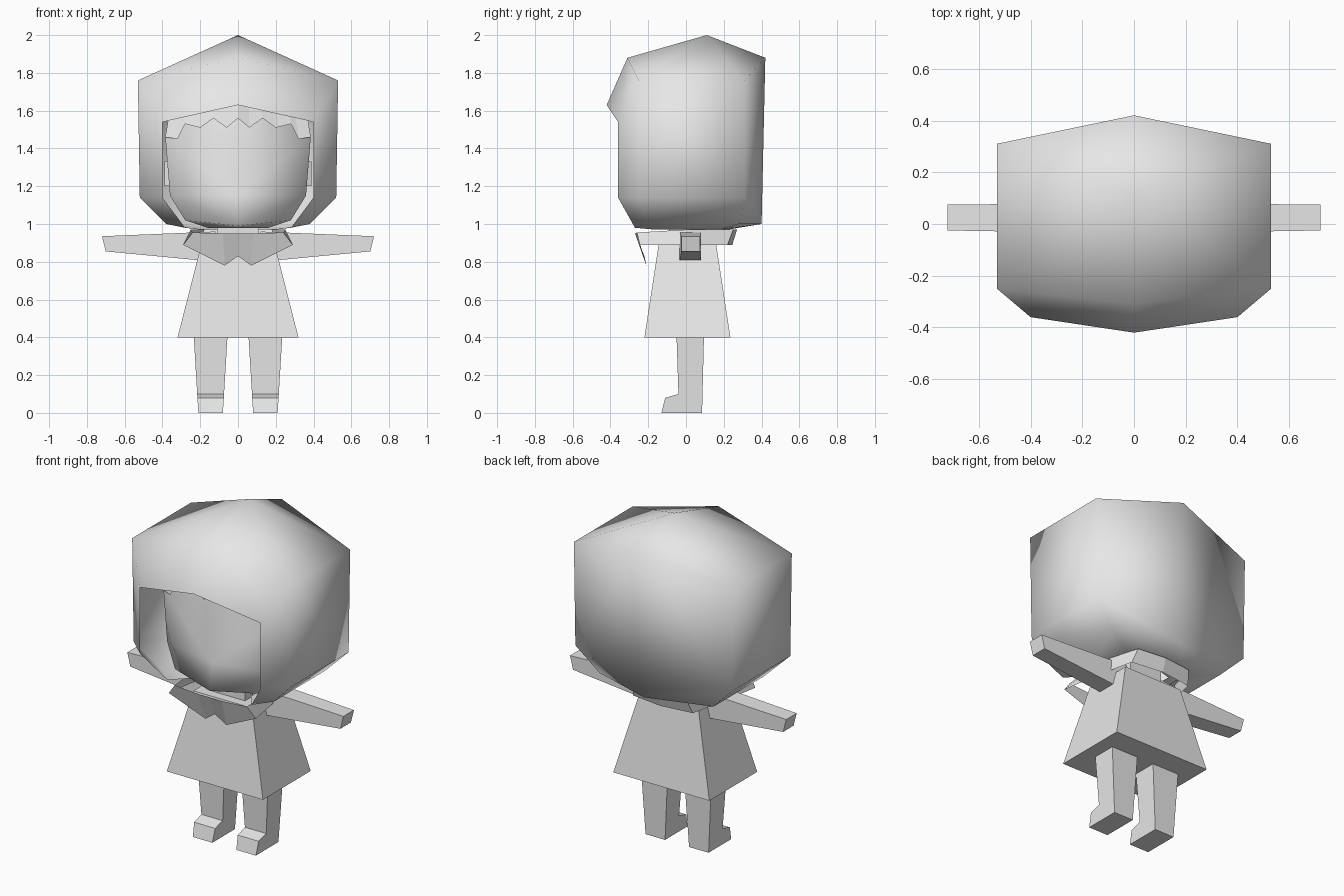
import bpy
import bmesh

if "Cube" in bpy.data.objects:
    bpy.data.objects.remove(bpy.data.objects["Cube"])

grey = bpy.data.materials.new("light_grey")
grey.use_nodes = True
grey.diffuse_color = (0.8, 0.8, 0.8, 1)
grey.node_tree.nodes["Principled BSDF"].inputs["Base Color"].default_value = (0.8, 0.8, 0.8, 1)


def build(name, verts, faces, side=1, both=False, smooth=False):
    """Make an object; side=-1 flips it in x, both=True joins it to its mirror image."""
    bm = bmesh.new()
    for s in ((1, -1) if both else (side,)):
        vs = [bm.verts.new((x * s, y, z)) for x, y, z in verts]
        for f in faces:
            bm.faces.new([vs[i] for i in f])
    bmesh.ops.remove_doubles(bm, verts=bm.verts, dist=0.0005)
    bmesh.ops.recalc_face_normals(bm, faces=bm.faces)
    for f in bm.faces:
        f.smooth = smooth
    me = bpy.data.meshes.new(name)
    bm.to_mesh(me)
    bm.free()
    me.materials.append(grey)
    ob = bpy.data.objects.new(name, me)
    bpy.context.collection.objects.link(ob)
    return ob


def loft(name, rings, cyclic=True, caps=True, **kw):
    """Join equal-length rings of points with quads."""
    n = len(rings[0])
    faces = [(r * n + i, r * n + (i + 1) % n, (r + 1) * n + (i + 1) % n, (r + 1) * n + i)
             for r in range(len(rings) - 1) for i in range(n if cyclic else n - 1)]
    if caps:
        faces += [tuple(range(n)), tuple(range((len(rings) - 1) * n, len(rings) * n))]
    return build(name, [p for ring in rings for p in ring], faces, **kw)


def rect(z, hx, y0, y1):
    return [(-hx, y0, z), (hx, y0, z), (hx, y1, z), (-hx, y1, z)]


# Hood: half shell by named corner, mirrored
hood = {
    "apex": (0, .11, 2), "brow": (0, -.31, 1.88), "peak": (0, -.42, 1.63),
    "back": (0, .42, 1.88), "nape": (0, .40, 1.0),
    "rear_hi": (.53, .31, 1.76), "rear_lo": (.52, .31, 1.14), "rear_hem": (.38, .28, 1.0),
    "side_hi": (.53, -.25, 1.76), "side_lo": (.52, -.25, 1.14), "side_hem": (.38, -.2, 1.0),
    "rim_hi": (.40, -.36, 1.54), "rim_lo": (.40, -.36, 1.14), "rim_hem": (.28, -.27, .98),
    "neck_back": (0, .22, .97), "neck_rear": (.2, .18, .97), "neck_front": (.2, -.16, .97),
}
panels = [
    "apex brow side_hi", "apex side_hi rear_hi", "apex rear_hi back",
    "brow peak rim_hi side_hi", "side_hi rim_hi rim_lo side_lo",
    "side_hi side_lo rear_lo rear_hi", "back rear_hi rear_lo nape",
    "rear_lo rear_hem nape", "side_lo side_hem rear_hem rear_lo",
    "rim_lo rim_hem side_hem side_lo", "nape rear_hem neck_rear neck_back",
    "rear_hem side_hem neck_front neck_rear", "side_hem rim_hem neck_front",
]
keys = list(hood)
build("hood", list(hood.values()), [[keys.index(k) for k in p.split()] for p in panels],
      both=True, smooth=True)

# Head inside the hood
head_rings = [
    [(0, -.22, .98), (.16, -.14, .98), (.16, .1, .98), (0, .15, .98)],
    [(0, -.27, .99), (.28, -.2, 1.02), (.28, .15, 1.02), (0, .25, 1.0)],
    [(0, -.25, 1.15), (.36, -.16, 1.15), (.36, .15, 1.15), (0, .27, 1.15)],
    [(0, -.22, 1.46), (.385, -.16, 1.46), (.385, .15, 1.46), (0, .27, 1.46)],
    [(0, -.17, 1.72), (.3, -.12, 1.72), (.3, .12, 1.72), (0, .2, 1.72)],
]
loft("head", head_rings, cyclic=False, caps=False, both=True, smooth=True)

# Jagged fringe in front of the forehead
teeth = [(0, 1.56), (.06, 1.51), (.13, 1.56), (.2, 1.51), (.28, 1.53), (.32, 1.45), (.385, 1.46)]
loft("fringe", [[(x, -.25 + .2 * x, z) for x, z in teeth],
                [(x * .9, -.22 + .2 * x, 1.7) for x, z in teeth]],
     cyclic=False, caps=False, both=True)

# Neck and dress
loft("neck", [rect(.85, .11, -.09, .1), rect(1.0, .11, -.09, .1)])
loft("dress", [rect(.4, .32, -.22, .235), rect(.89, .195, -.145, .16)])

# Collar with two front points
collar_top = [(0, .27, .97), (.18, .25, .97), (.25, 0, .97), (.24, -.26, .955),
              (.08, -.27, .95), (0, -.27, .95)]
collar_hem = [(0, .245, .89), (.2, .22, .89), (.25, 0, .89), (.29, -.245, .89),
              (.07, -.21, .78), (0, -.22, .83)]
loft("collar", [collar_top, collar_hem], cyclic=False, caps=False, both=True)

# Arms, legs with feet, and ears
leg_profile = [(-.13, 0), (.085, 0), (.095, .4), (-.05, .4), (-.04, .1), (-.11, .08)]
for label, s in (("left", 1), ("right", -1)):
    loft(label + "_arm",
         [[(x0, y0, lo), (x0, y1, lo), (x1, y1, hi), (x1, y0, hi)]
          for x0, x1, y0, y1, lo, hi in ((.12, .12, -.035, .08, .80, .96),
                                         (.70, .72, -.025, .075, .855, .935))], side=s)
    loft(label + "_leg",
         [[(.08 - z * .06, y, z) for y, z in leg_profile],
          [(.21 + z * .06, y, z) for y, z in leg_profile]], side=s)
    loft(label + "_ear",
         [[(x, y0, 1.2), (x, y1, 1.2), (x, y1, 1.33), (x, y0, 1.33)]
          for x, y0, y1 in ((.34, -.06, .05), (.39, -.04, .04))], side=s)
